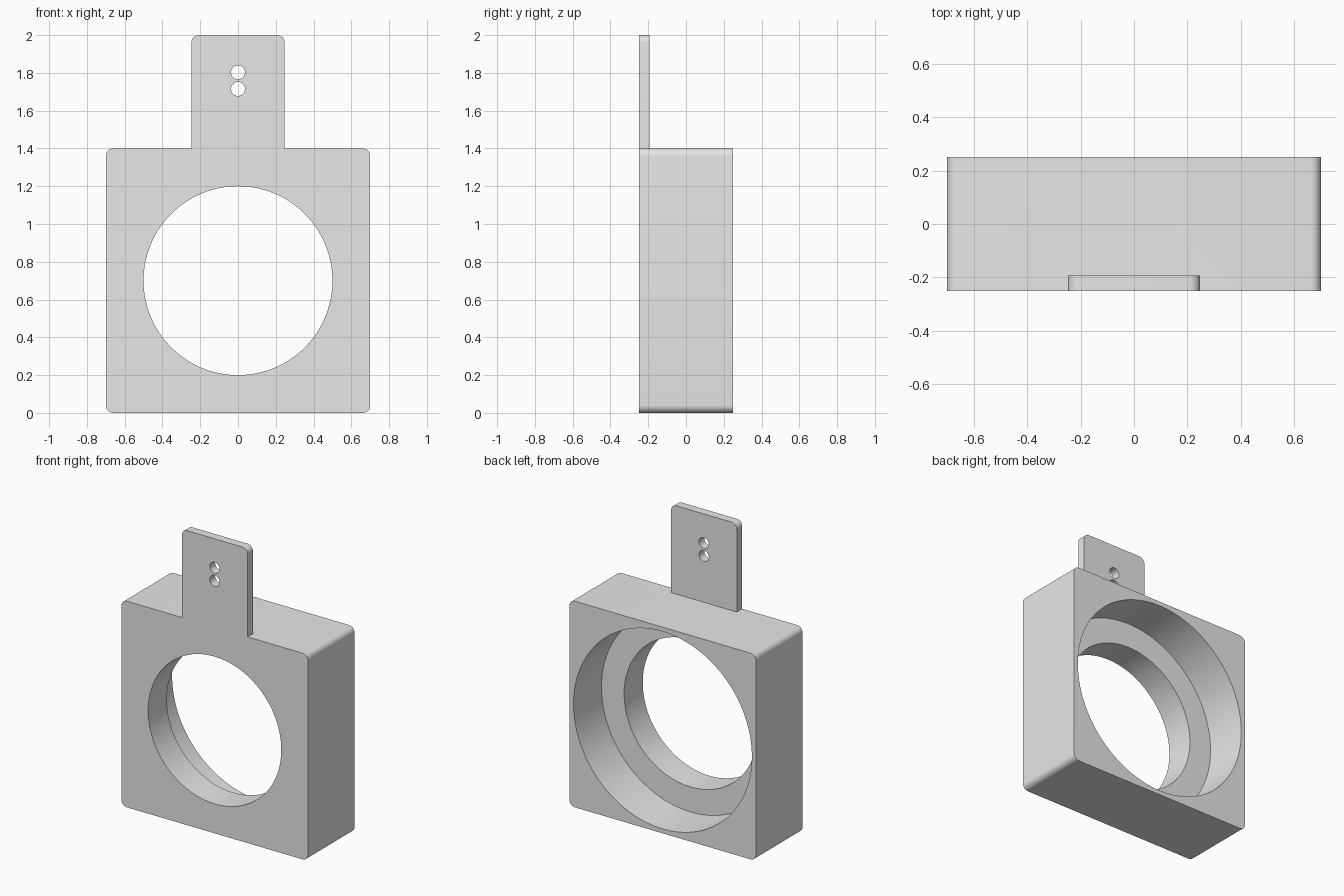
import bpy
import bmesh
import math
from mathutils import Matrix

if "Cube" in bpy.data.objects:
    bpy.data.objects.remove(bpy.data.objects["Cube"], do_unlink=True)

grey = bpy.data.materials.new("plain grey")
grey.use_nodes = True
GREY = (0.8, 0.8, 0.8, 1.0)
grey.diffuse_color = GREY
grey.node_tree.nodes["Principled BSDF"].inputs["Base Color"].default_value = GREY


def make_object(name, bm):
    bmesh.ops.recalc_face_normals(bm, faces=bm.faces)
    mesh = bpy.data.meshes.new(name)
    bm.to_mesh(mesh)
    bm.free()
    mesh.materials.append(grey)
    obj = bpy.data.objects.new(name, mesh)
    bpy.context.collection.objects.link(obj)
    return obj


def rounded_block(name, half_width, z0, z1, y0, y1, radius=0.04, steps=8):
    """Rounded rectangle in the xz plane, extruded along y."""
    bm = bmesh.new()
    x, low, high = half_width - radius, z0 + radius, z1 - radius
    ring = []
    for quarter, (cx, cz) in enumerate([(x, high), (-x, high), (-x, low), (x, low)]):
        for i in range(steps + 1):
            a = (quarter + i / steps) * math.pi / 2
            ring.append(bm.verts.new((cx + radius * math.cos(a), y0,
                                      cz + radius * math.sin(a))))
    face = bm.faces.new(ring)
    extruded = bmesh.ops.extrude_face_region(bm, geom=[face])
    verts = [v for v in extruded["geom"] if isinstance(v, bmesh.types.BMVert)]
    bmesh.ops.translate(bm, verts=verts, vec=(0, y1 - y0, 0))
    return make_object(name, bm)


def bore_cutter(name, radius, z, y0, y1, segments):
    """Cylinder along y."""
    bm = bmesh.new()
    place = Matrix.Translation((0, (y0 + y1) / 2, z)) @ Matrix.Rotation(math.pi / 2, 4, "X")
    bmesh.ops.create_cone(bm, cap_ends=True, segments=segments, radius1=radius,
                          radius2=radius, depth=y1 - y0, matrix=place)
    obj = make_object(name, bm)
    obj.hide_render = True
    return obj


def combine(target, other, operation):
    mod = target.modifiers.new(operation.lower(), "BOOLEAN")
    mod.operation = operation
    mod.solver = "EXACT"
    mod.object = other
    bpy.context.view_layer.objects.active = target
    bpy.ops.object.modifier_apply(modifier=mod.name)
    bpy.data.objects.remove(other, do_unlink=True)


# Square housing with the flat mounting tab flush to its front
housing = rounded_block("ring_housing_with_tab", 0.7, 0, 1.4, -0.25, 0.25)
tab = rounded_block("mounting_tab", 0.247, 1.3, 2.0, -0.25, -0.192)
combine(housing, tab, "UNION")

# Through bore, wider rear counterbore and two screw holes in the tab
combine(housing, bore_cutter("through_bore", 0.5, 0.7, -0.4, 0.4, 128), "DIFFERENCE")
combine(housing, bore_cutter("rear_counterbore", 0.67, 0.7, -0.05, 0.4, 128), "DIFFERENCE")
for z in (1.803, 1.715):
    combine(housing, bore_cutter("screw_hole", 0.037, z, -0.4, 0, 32), "DIFFERENCE")

# Smooth curved walls, crisp edges
bpy.ops.object.select_all(action="DESELECT")
housing.select_set(True)
bpy.context.view_layer.objects.active = housing
bpy.ops.object.shade_smooth_by_angle(angle=math.radians(30))
